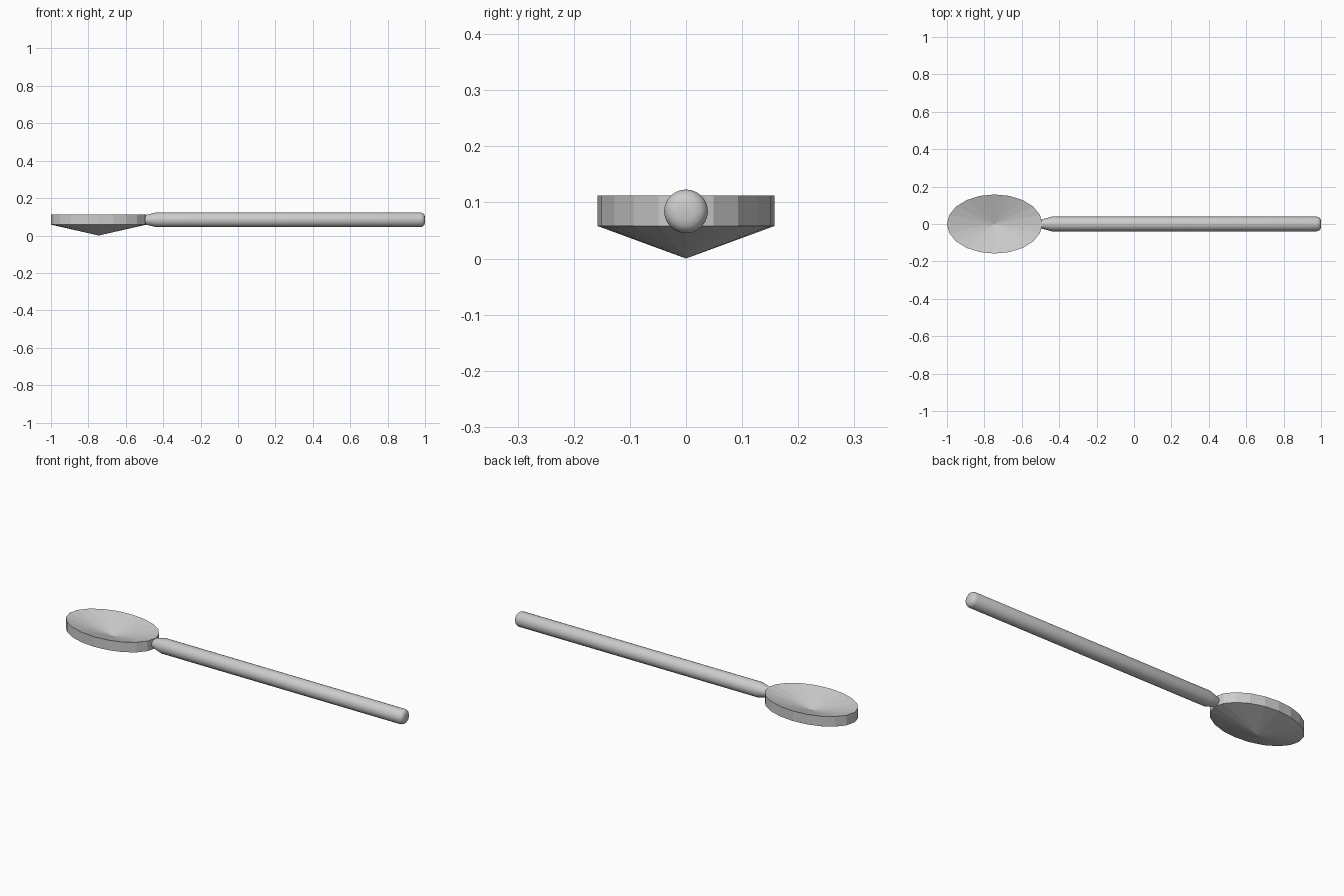
import bpy, bmesh
from math import sin, cos, tau

if "Cube" in bpy.data.objects:
    bpy.data.objects.remove(bpy.data.objects["Cube"])


def lathe(name, rings, n, point):
    """Skin a stack of rings (position, radius); zero radius makes a pole."""
    bm = bmesh.new()
    loops = []
    for pos, r in rings:
        count = n if r > 0 else 1
        loops.append([bm.verts.new(point(pos, r * cos(tau * i / n), r * sin(tau * i / n)))
                      for i in range(count)])
    for a, b in zip(loops, loops[1:]):
        for i in range(n):
            j = (i + 1) % n
            quad = [a[i % len(a)], a[j % len(a)], b[j % len(b)], b[i % len(b)]]
            bm.faces.new(list(dict.fromkeys(quad)))
    bmesh.ops.recalc_face_normals(bm, faces=bm.faces[:])
    mesh = bpy.data.meshes.new(name)
    bm.to_mesh(mesh)
    bm.free()
    obj = bpy.data.objects.new(name, mesh)
    bpy.context.collection.objects.link(obj)
    return obj


# Oval bowl: conical underside, upright wall, conical hollow on top
lathe("bowl", [(0.0, 0), (0.058, 1), (0.112, 1), (0.056, 0)], 20,
      lambda z, u, v: (-0.745 + 0.255 * u, 0.158 * v, z))

# Round handle: tapered neck at the bowl, softly rounded far end
handle = lathe("handle",
               [(-0.498, 0), (-0.498, 0.024), (-0.47, 0.031), (-0.44, 0.039),
                (0.978, 0.039), (0.99, 0.035), (0.997, 0.027), (1.0, 0.015), (1.0, 0)],
               24, lambda x, u, v: (x, u, 0.084 + v))
bpy.ops.object.select_all(action='DESELECT')
handle.select_set(True)
bpy.context.view_layer.objects.active = handle
bpy.ops.object.shade_smooth_by_angle(angle=0.6)
